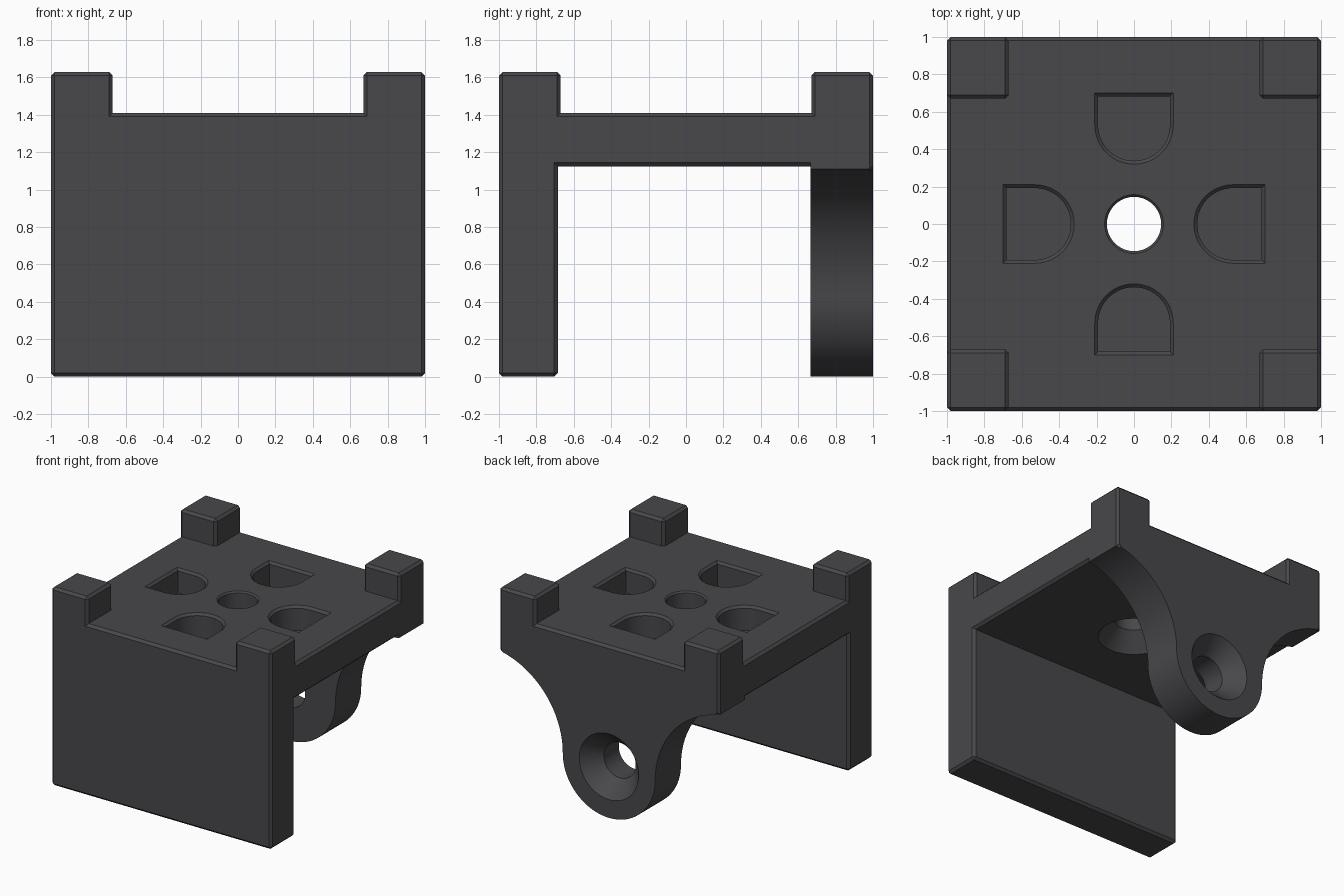
import bpy, bmesh, math
from mathutils import Matrix

if "Cube" in bpy.data.objects:
    bpy.data.objects.remove(bpy.data.objects["Cube"])

CH = 0.02          # chamfer used on every outer edge
PLATE_B, PLATE_T = 1.125, 1.41
TOP = 1.63

mat = bpy.data.materials.new("charcoal_grey")
mat.diffuse_color = (0.065, 0.063, 0.069, 1)
mat.use_nodes = True
mat.node_tree.nodes["Principled BSDF"].inputs["Base Color"].default_value = mat.diffuse_color


def finish(name, bm):
    bmesh.ops.recalc_face_normals(bm, faces=bm.faces)
    me = bpy.data.meshes.new(name)
    bm.to_mesh(me)
    bm.free()
    me.materials.append(mat)
    ob = bpy.data.objects.new(name, me)
    bpy.context.collection.objects.link(ob)
    return ob


def chamfered_box(name, lo, hi):
    bm = bmesh.new()
    bmesh.ops.create_cube(bm, size=1)
    for v in bm.verts:
        v.co = [(a + b) / 2 + c * (b - a) for a, b, c in zip(lo, hi, v.co)]
    bmesh.ops.bevel(bm, geom=bm.edges[:], offset=CH, segments=1, affect='EDGES')
    return finish(name, bm)


def loft_mesh(rings):
    """Skin a stack of equal-length closed rings and cap both ends."""
    bm = bmesh.new()
    vs = [[bm.verts.new(p) for p in r] for r in rings]
    n = len(vs[0])
    for a, b in zip(vs, vs[1:]):
        for i in range(n):
            j = (i + 1) % n
            bm.faces.new((a[i], a[j], b[j], b[i]))
    bm.faces.new(vs[0])
    bm.faces.new(vs[-1])
    return bm


def arc(cx, cy, r, a0, a1, n):
    angs = [math.radians(a0 + (a1 - a0) * i / n) for i in range(n + 1)]
    return [(cx + r * math.cos(a), cy + r * math.sin(a)) for a in angs]


def round_cutter(name, profile, matrix=Matrix()):
    bm = loft_mesh([[(x, y, z) for x, y in arc(0, 0, r, 0, 360, 64)[:-1]]
                    for r, z in profile])
    bmesh.ops.transform(bm, matrix=matrix, verts=bm.verts)
    return finish(name, bm)


def pocket_cutter(name, angle):
    # D-shaped recess with a flared rim, turned around the centre
    rings = []
    for r, z in ((0.192, PLATE_T - 0.2), (0.192, PLATE_T - 0.018), (0.23, PLATE_T + 0.02)):
        flat = 0.70 + r - 0.21
        pts = [(r, flat), (-r, flat)] + arc(0, 0.53, r, 180, 360, 32)
        rings.append([(x, y, z) for x, y in pts])
    bm = loft_mesh(rings)
    bmesh.ops.rotate(bm, verts=bm.verts, matrix=Matrix.Rotation(angle, 3, 'Z'))
    return finish(name, bm)


def combine(base, other, op):
    m = base.modifiers.new(other.name, 'BOOLEAN')
    m.operation, m.object, m.solver = op, other, 'EXACT'
    bpy.context.view_layer.objects.active = base
    bpy.ops.object.modifier_apply(modifier=m.name)
    bpy.data.objects.remove(other)


# top plate and front wall
bracket = chamfered_box("bracket", (-1, -1, PLATE_B), (1, 1, PLATE_T))
parts = [chamfered_box("front_wall", (-1, -1, 0), (1, -0.685, 1.3))]

# corner posts
for sx in (-1, 1):
    for sy in (-1, 1):
        xs, ys = sorted((sx * 0.67, sx)), sorted((sy * 0.67, sy))
        parts.append(chamfered_box("corner_post", (xs[0], ys[0], 1.2), (xs[1], ys[1], TOP)))

# rear lug: rounded foot flowing into wide concave shoulders
R, BIG = 0.42, 0.70
CX = R + BIG
end = math.degrees(math.acos((1 - CX) / BIG))
right = arc(CX, R, BIG, end, 180, 28)
foot = arc(0, R, R, 0, -180, 40)
left = [(-x, z) for x, z in reversed(right)]
outline = [(1, 1.3)] + right + foot[1:-1] + left + [(-1, 1.3)]
bm = loft_mesh([[(x, y, z) for x, z in outline] for y in (0.665, 1)])
rim = [e for e in bm.edges if all(v.co.y > 0.99 for v in e.verts)]
bmesh.ops.bevel(bm, geom=rim, offset=CH, segments=1, affect='EDGES')
parts.append(finish("rear_lug", bm))

for p in parts:
    combine(bracket, p, 'UNION')

# countersunk holes: plate centre (from below) and lug (from behind)
cutters = [
    round_cutter("plate_hole", ((0.27, 1.0), (0.27, PLATE_B), (0.145, 1.265),
                                (0.145, PLATE_T - 0.012), (0.175, PLATE_T + 0.018))),
    round_cutter("lug_hole", ((0.27, -0.1), (0.27, 0), (0.145, 0.14), (0.145, 0.5)),
                 Matrix.Translation((0, 1, R)) @ Matrix.Rotation(math.pi / 2, 4, 'X')),
]
# four recesses around the centre
cutters += [pocket_cutter("pocket", k * math.pi / 2) for k in range(4)]
for c in cutters:
    combine(bracket, c, 'DIFFERENCE')

bpy.ops.object.select_all(action='DESELECT')
bracket.select_set(True)
bpy.context.view_layer.objects.active = bracket
bpy.ops.object.shade_smooth_by_angle(angle=math.radians(25))
